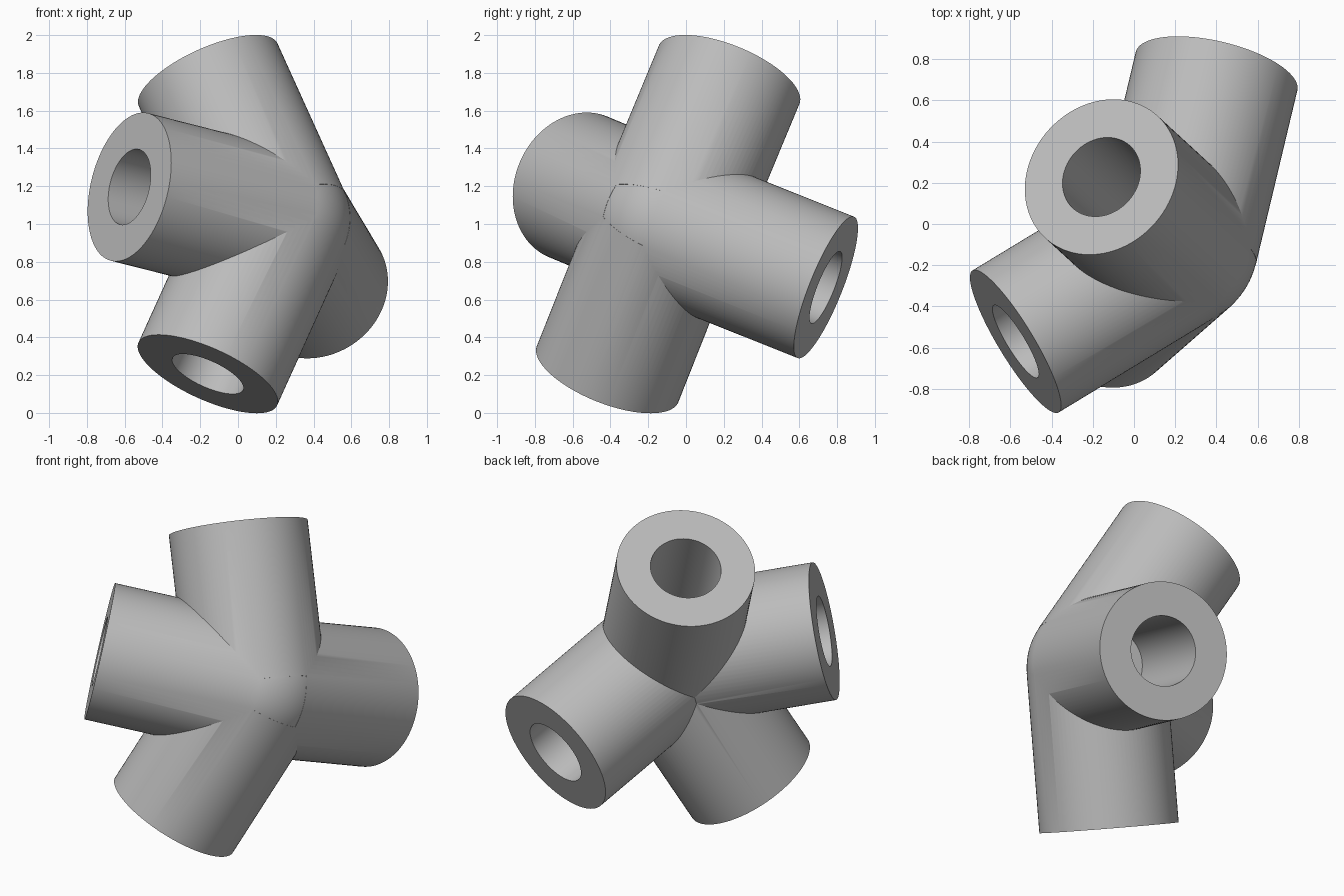
import bpy
from mathutils import Vector

default = bpy.data.objects.get("Cube")
if default:
    bpy.data.objects.remove(default, do_unlink=True)

CENTRE = Vector((0.2, -0.1, 1.0))
RADIUS, BORE = 0.403, 0.205
LENGTH, BORE_START = 0.927, 0.19

# Outward direction of each socket arm
ARMS = {
    "upper": (-0.36, 0.33, 0.794),
    "lower": (-0.36, -0.315, -0.794),
    "front": (-0.77, -0.467, 0.195),
    "back": (0.2, 0.839, -0.335),
}

grey = bpy.data.materials.new("plain_grey")
grey.use_nodes = True
colour = (0.5, 0.5, 0.5, 1)
grey.diffuse_color = colour
grey.node_tree.nodes["Principled BSDF"].inputs["Base Color"].default_value = colour


def rod(name, direction, radius, start, end):
    """Cylinder running outward from the hub centre."""
    axis = Vector(direction).normalized()
    bpy.ops.mesh.primitive_cylinder_add(
        vertices=96, radius=radius, depth=end - start,
        location=CENTRE + axis * (start + end) / 2,
        rotation=axis.to_track_quat("Z", "Y").to_euler())
    obj = bpy.context.object
    obj.name = name
    obj.data.materials.append(grey)
    return obj


def combine(target, tool, operation):
    """Apply a boolean and discard the tool."""
    mod = target.modifiers.new(operation, "BOOLEAN")
    mod.object, mod.operation, mod.solver = tool, operation, "EXACT"
    bpy.context.view_layer.objects.active = target
    bpy.ops.object.modifier_apply(modifier=mod.name)
    bpy.data.objects.remove(tool, do_unlink=True)


# Rounded hub where the arms meet
bpy.ops.mesh.primitive_uv_sphere_add(segments=96, ring_count=48,
                                     radius=RADIUS - 0.001, location=CENTRE)
hub = bpy.context.object
hub.name = "four_way_connector"
hub.data.materials.append(grey)

# Solid arms first, then the blind sockets
for name, direction in ARMS.items():
    combine(hub, rod(name + "_arm", direction, RADIUS, 0, LENGTH), "UNION")
for name, direction in ARMS.items():
    combine(hub, rod(name + "_bore", direction, BORE, BORE_START, LENGTH + 0.1),
            "DIFFERENCE")

bpy.ops.object.select_all(action="DESELECT")
hub.select_set(True)
bpy.context.view_layer.objects.active = hub
bpy.ops.object.shade_smooth_by_angle(angle=0.45)
